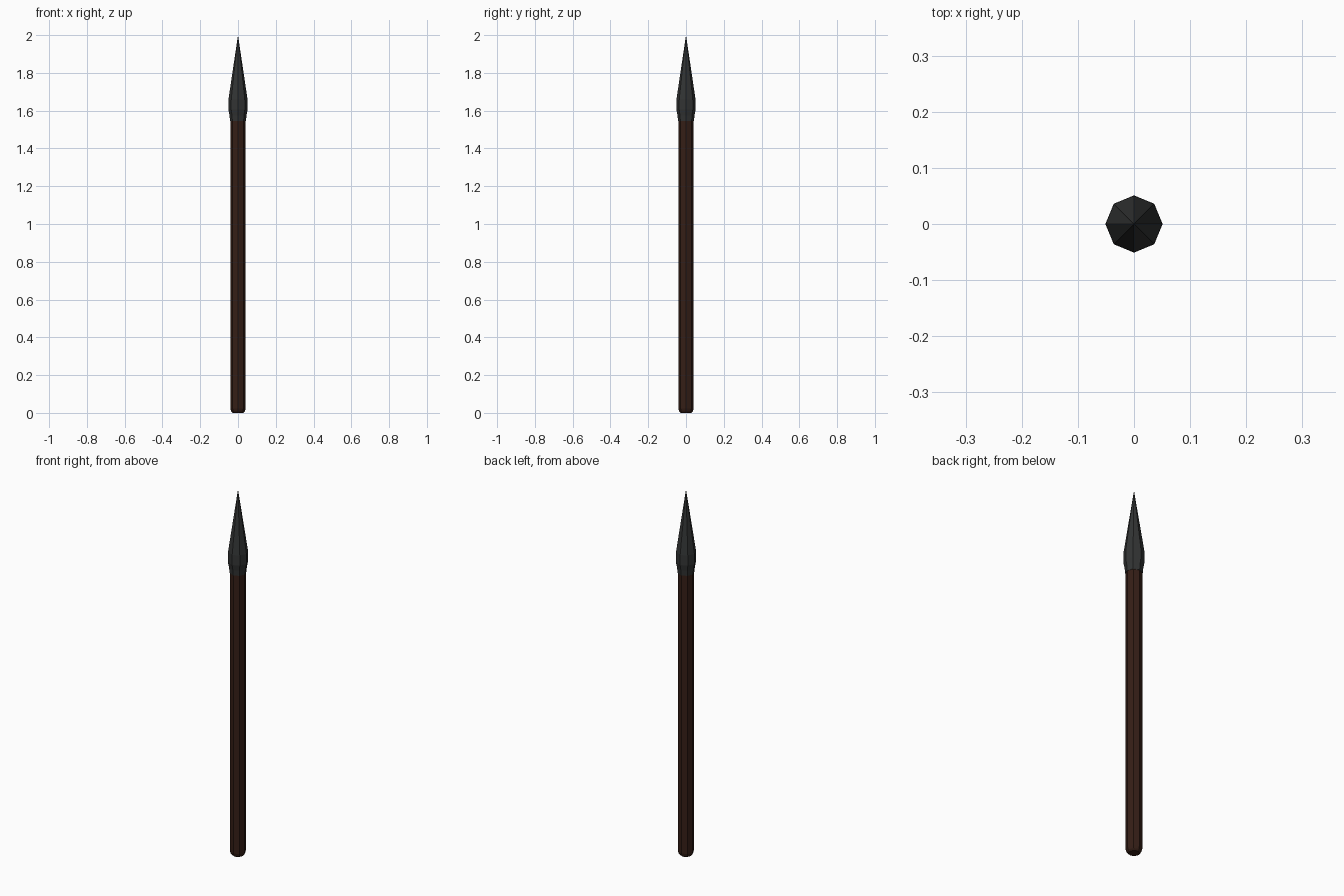
import bpy, bmesh
from math import cos, sin, pi

if "Cube" in bpy.data.objects:
    bpy.data.objects.remove(bpy.data.objects["Cube"])


def material(name, color):
    m = bpy.data.materials.new(name)
    m.diffuse_color = color
    m.use_nodes = True
    m.node_tree.nodes["Principled BSDF"].inputs["Base Color"].default_value = m.diffuse_color
    return m


def lathe(name, profile, sides, mat):
    """Spin (radius, z) points round the z axis; radius 0 makes a point."""
    bm = bmesh.new()
    rings = []
    for r, z in profile:
        count = sides if r > 0 else 1
        rings.append([bm.verts.new((r * cos(2 * pi * i / sides), r * sin(2 * pi * i / sides), z))
                      for i in range(count)])
    for a, b in zip(rings, rings[1:]):
        for i in range(sides):
            j = (i + 1) % sides
            if len(b) == 1:
                bm.faces.new((a[i], a[j], b[0]))
            else:
                bm.faces.new((a[i], a[j], b[j], b[i]))
    for ring in (rings[0], rings[-1]):
        if len(ring) > 1:
            bm.faces.new(ring)
    bmesh.ops.recalc_face_normals(bm, faces=bm.faces)
    mesh = bpy.data.meshes.new(name)
    bm.to_mesh(mesh)
    bm.free()
    obj = bpy.data.objects.new(name, mesh)
    bpy.context.collection.objects.link(obj)
    mesh.materials.append(mat)
    return obj


wood = material("dark_wood", (0.035, 0.013, 0.008, 1))
iron = material("dark_iron", (0.032, 0.034, 0.034, 1))

# Wooden shaft with a chamfered butt
shaft = lathe("shaft", [(0.028, 0), (0.036, 0.008), (0.04, 0.022), (0.04, 1.56)], 8, wood)

# Eight-sided spearhead with a short socket collar
head = lathe("spearhead", [(0.042, 1.545), (0.045, 1.575), (0.051, 1.605),
                           (0.0505, 1.66), (0, 2.0)], 8, iron)
